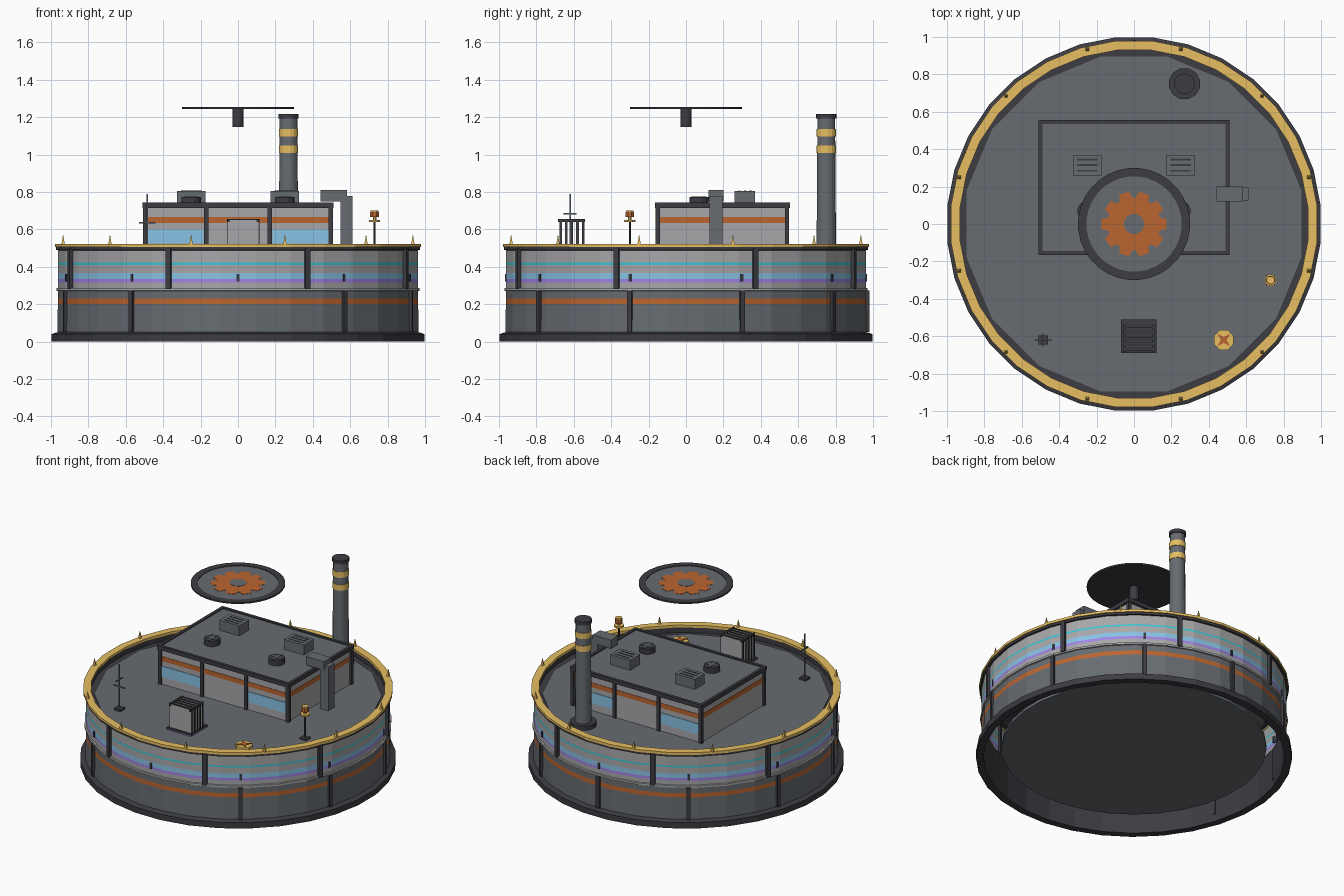
import bpy, bmesh
from math import sin, cos, pi, radians
from mathutils import Matrix

old = bpy.data.objects.get("Cube")
if old:
    bpy.data.objects.remove(old, do_unlink=True)


def material(name, r, g, b):
    m = bpy.data.materials.new(name)
    m.use_nodes = True
    m.diffuse_color = (r, g, b, 1)
    node = next(n for n in m.node_tree.nodes if n.type == 'BSDF_PRINCIPLED')
    node.inputs["Base Color"].default_value = (r, g, b, 1)
    return m


DARK = material("dark trim", .045, .045, .055)
STEEL = material("steel grey", .135, .15, .165)
LIGHT = material("light grey", .39, .39, .4)
GOLD = material("gold", .8, .52, .125)
ORANGE = material("burnt orange", .5, .13, .03)
BLUE = material("window blue", .25, .54, .78)
PURPLE = material("violet", .36, .23, .8)
CYAN = material("cyan", .04, .56, .66)


def finish(name, bm, mats):
    me = bpy.data.meshes.new(name)
    bm.to_mesh(me)
    bm.free()
    for m in mats:
        me.materials.append(m)
    ob = bpy.data.objects.new(name, me)
    bpy.context.collection.objects.link(ob)
    return ob


def lathe(name, rows, x=0, y=0, sides=32, turn=0.5):
    """Spin (radius, height, material of the strip leading here) rows."""
    bm = bmesh.new()
    mats, rings = [], []
    for r, z, m in rows:
        if m not in mats:
            mats.append(m)
        if r == 0:
            rings.append([bm.verts.new((x, y, z))] * sides)
        else:
            angles = [2 * pi * (i + turn) / sides for i in range(sides)]
            rings.append([bm.verts.new((x + r * sin(a), y - r * cos(a), z)) for a in angles])
    for k in range(1, len(rings)):
        a, b = rings[k - 1], rings[k]
        for i in range(sides):
            j = (i + 1) % sides
            quad = list(dict.fromkeys([a[i], a[j], b[j], b[i]]))
            bm.faces.new(quad).material_index = mats.index(rows[k][2])
    return finish(name, bm, mats)


def drum(name, mat, r, z0, z1, x=0, y=0, sides=16, top=None):
    t = r if top is None else top
    return lathe(name, [(0, z0, mat), (r, z0, mat), (t, z1, mat), (0, z1, mat)], x, y, sides)


def boxes(name, mat, spans):
    """Each span is x0, x1, y0, y1, z0, z1, all in one object."""
    bm = bmesh.new()
    for x0, x1, y0, y1, z0, z1 in spans:
        mx = Matrix.Translation(((x0 + x1) / 2, (y0 + y1) / 2, (z0 + z1) / 2)) @ \
            Matrix.Diagonal((x1 - x0, y1 - y0, z1 - z0, 1))
        bmesh.ops.create_cube(bm, size=1, matrix=mx)
    return finish(name, bm, [mat])


def around(name, mat, angles, r, w, d, z0, z1):
    """Upright blocks standing round the wall."""
    bm = bmesh.new()
    for a in angles:
        mx = Matrix.Rotation(radians(a), 4, 'Z') @ Matrix.Translation((0, -r, (z0 + z1) / 2)) @ \
            Matrix.Diagonal((w, d, z1 - z0, 1))
        bmesh.ops.create_cube(bm, size=1, matrix=mx)
    return finish(name, bm, [mat])


def star(name, mat, outline, z0, z1, x, y):
    bm = bmesh.new()
    f = bm.faces.new([bm.verts.new((x + r * cos(a), y + r * sin(a), z0)) for r, a in outline])
    top = bmesh.ops.extrude_face_region(bm, geom=[f])["geom"]
    bmesh.ops.translate(bm, vec=(0, 0, z1 - z0),
                        verts=[v for v in top if isinstance(v, bmesh.types.BMVert)])
    bmesh.ops.recalc_face_normals(bm, faces=bm.faces)
    return finish(name, bm, [mat])


# Round hull with inner lining, painted bands, rim and inner parapet
DECK = .467
lathe("hull", [
    (.955, .28, DARK), (.955, 0, DARK), (1.003, 0, DARK), (1.003, .04, DARK), (.97, .05, DARK),
    (.968, .2, STEEL), (.968, .23, ORANGE), (.968, .27, STEEL),
    (.976, .272, LIGHT), (.976, .285, LIGHT), (.967, .287, LIGHT),
    (.967, .317, LIGHT), (.967, .335, PURPLE), (.967, .367, BLUE),
    (.967, .41, LIGHT), (.967, .422, CYAN), (.967, .488, LIGHT),
    (.978, .49, DARK), (.978, .505, DARK), (.984, .505, GOLD),
    (.984, .522, GOLD), (.934, .522, GOLD), (.934, .505, GOLD), (.94, .505, DARK),
    (.94, DECK, DARK), (0, DECK, DARK)])
drum("deck_plate", STEEL, .913, DECK, DECK + .005, sides=16)
drum("underside_disc", STEEL, .84, .07, .09, sides=32)

# Wall posts, small brackets and rim spikes
around("lower_post", DARK, range(36, 360, 36), .966, .025, .03, .05, .272)
around("upper_post", DARK, [22.5 + 45 * i for i in range(8)], .965, .03, .03, .28, .5)
around("wall_bracket", DARK, range(0, 360, 36), .959, .014, .02, .32, .36)
for i in range(12):
    a = radians(15 + 30 * i)
    drum("rim_spike", GOLD, .014, .515, .57, .968 * sin(a), -.968 * cos(a), 4, .001)

# Cabin
X, Y0, Y1, ROOF = .5, -.155, .545, .735
boxes("cabin_walls", LIGHT, [(-X + .005, X - .005, Y0 + .005, Y1 - .005, DECK, .725)])
boxes("cabin_orange_band", ORANGE, [(-X + .002, X - .002, Y0 + .002, Y1 - .002, .635, .667)])
boxes("cabin_windows", BLUE, [(s * .335 - .15, s * .335 + .15, y - .004, y + .004, .525, .6)
                              for s in (-1, 1) for y in (Y0 + .005, Y1 - .005)])
boxes("cabin_posts", DARK, [(x - .012, x + .012, y - .012, y + .012, DECK, .73)
                            for x in (-X + .005, -.17, .17, X - .005)
                            for y in (Y0 + .005, Y1 - .005)])
boxes("cabin_roof", STEEL, [(-X, X, Y0, Y1, .72, ROOF)])
boxes("roof_trim", DARK, [(-X - .01, X + .01, y - .01, y + .01, .715, ROOF + .008) for y in (Y0, Y1)]
      + [(x - .01, x + .01, Y0, Y1, .715, ROOF + .008) for x in (-X, X)])

# Rooftop coolers and fans
for x in (-.25, .25):
    boxes("roof_cooler", STEEL, [(x - .077, x + .077, .26, .37, ROOF, .805)])
    boxes("cooler_slats", DARK, [(x - .055, x + .055, y - .005, y + .005, .803, .807)
                                 for y in (.285, .315, .345)])
    drum("roof_fan", DARK, .053, ROOF, .772, x, .07, 12)
    boxes("fan_blades", STEEL, [(x - .04, x + .04, .062, .078, .77, .776),
                                (x - .008, x + .008, .03, .11, .77, .776)])

# Duct from roof to deck
boxes("duct", STEEL, [(.442, .582, .12, .2, .75, .81), (.548, .612, .125, .195, DECK, .778)])

# Chimney
CX, CY = .27, .75
drum("chimney_base", DARK, .085, DECK, DECK + .035, CX, CY, 12)
drum("chimney", STEEL, .053, DECK + .03, 1.2, CX, CY, 16, .048)
drum("chimney_cap", DARK, .055, 1.192, 1.216, CX, CY, 16)
for z in (1.007, 1.097):
    drum("chimney_band", GOLD, .053, z, z + .04, CX, CY, 16)

# Floating emblem disc with a raised rim, on a short stem
drum("disc_stem", DARK, .03, 1.146, 1.245, sides=12)
lathe("emblem_disc", [(0, 1.244, DARK), (.3, 1.244, DARK), (.3, 1.255, DARK),
                      (.255, 1.255, DARK), (.255, 1.251, DARK), (0, 1.251, STEEL)])
teeth = []
for i in range(10):
    for r, off in ((.14, -.42), (.175, -.25), (.175, .25), (.14, .42)):
        teeth.append((r, 2 * pi * (i + off) / 10))
star("disc_gear", ORANGE, teeth, 1.249, 1.253, 0, 0)
drum("gear_hub", STEEL, .055, 1.25, 1.255, sides=12)

# Deck grille: light fins framed by dark edges
boxes("grille_glow", PURPLE, [(-.07, .12, -.69, -.51, DECK, DECK + .009)])
boxes("grille_base", DARK, [(-.07, .12, -.69, -.51, DECK + .009, DECK + .02)])
FINS = (-.67, -.64, -.61, -.58, -.55)
boxes("grille_fins", LIGHT, [(-.055, .11, y - .007, y + .007, DECK + .02, .65) for y in FINS])
boxes("grille_edges", DARK, [(-.06, .115, y - .005, y + .005, DECK + .015, .655) for y in FINS])
boxes("grille_rails", DARK, [(x - .006, x + .006, -.685, -.54, .64, .656) for x in (-.05, .105)])

# Aerial
AX, AY = -.485, -.62
boxes("aerial_base", DARK, [(AX - .025, AX + .025, AY - .025, AY + .025, DECK, DECK + .02)])
boxes("aerial", STEEL, [(AX - .004, AX + .004, AY - .004, AY + .004, DECK, .79),
                        (AX - .045, AX + .045, AY - .004, AY + .004, .63, .638),
                        (AX - .004, AX + .004, AY - .035, AY + .035, .68, .688)])

# Beacon lamp
LX, LY = .73, -.3
boxes("beacon_base", DARK, [(LX - .025, LX + .025, LY - .025, LY + .025, DECK, DECK + .015)])
drum("beacon_pole", DARK, .006, DECK, .64, LX, LY, 8)
drum("beacon_plate", GOLD, .033, .638, .65, LX, LY, 8)
drum("beacon_neck", GOLD, .01, .65, .67, LX, LY, 8)
drum("beacon_lamp", ORANGE, .025, .665, .692, LX, LY, 8)
drum("beacon_cap", GOLD, .022, .692, .702, LX, LY, 8)

# Hand valve
drum("valve_body", GOLD, .057, DECK, .488, .48, -.62, 8)
star("valve_star", ORANGE, [(.05 if i % 2 else .016, pi * i / 4) for i in range(8)],
     .487, .493, .48, -.62)
